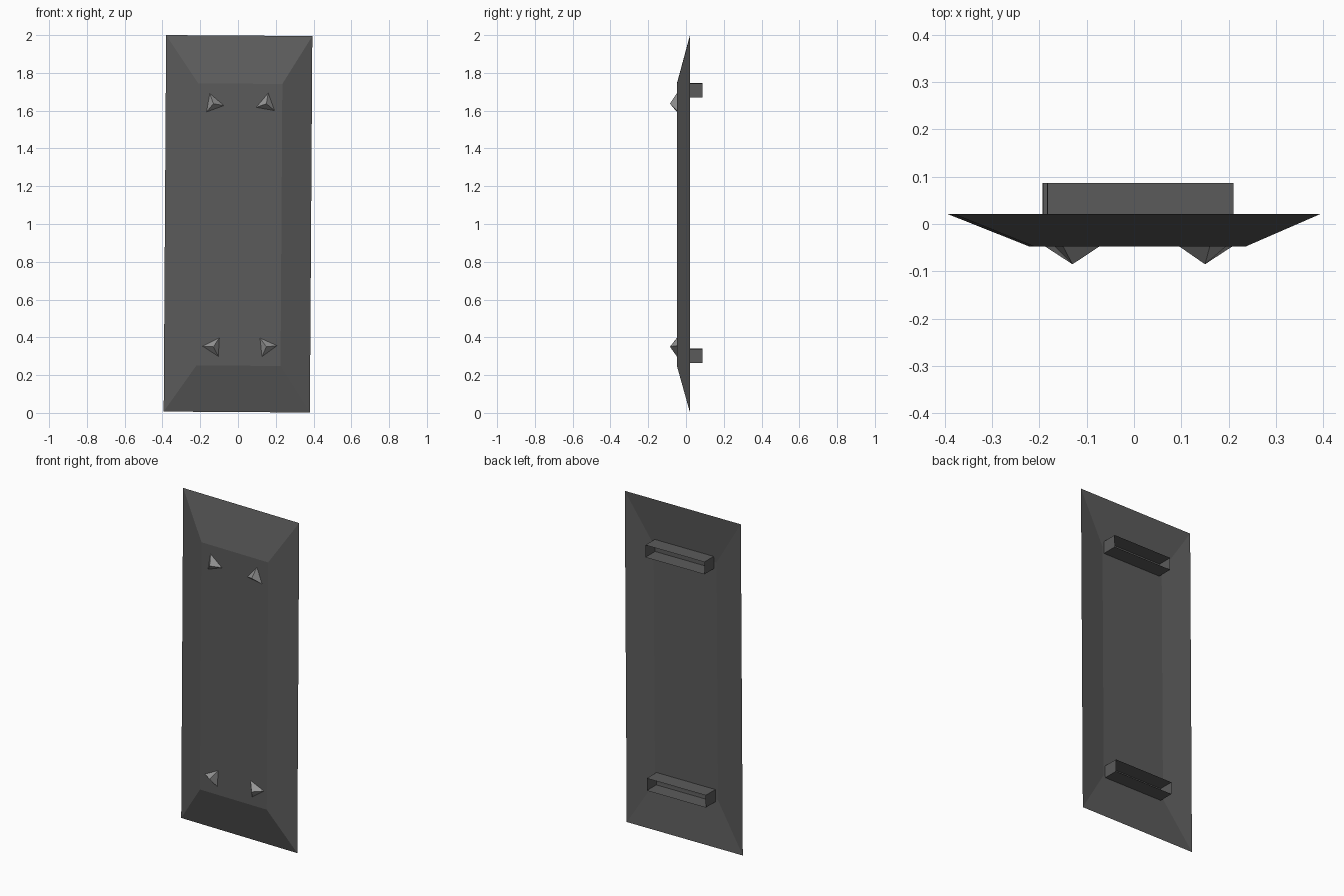
import bpy, bmesh, math

if "Cube" in bpy.data.objects:
    bpy.data.objects.remove(bpy.data.objects["Cube"])

TILT = 0.0065          # slight clockwise lean seen from the front
BACK, FRONT, INNER = 0.021, -0.048, -0.005


def material(name, v):
    mat = bpy.data.materials.new(name)
    mat.diffuse_color = (v, v, v, 1)
    mat.use_nodes = True
    mat.node_tree.nodes["Principled BSDF"].inputs["Base Color"].default_value = mat.diffuse_color
    return mat


DARK = material("dark_iron", 0.105)
STEEL = material("stud_steel", 0.3)


def lean(x, y, z):
    """Rotate a point slightly about the shield centre."""
    dz = z - 1.0
    c, s = math.cos(TILT), math.sin(TILT)
    return (x * c + dz * s, y, 1.0 + dz * c - x * s)


def make_object(name, verts, faces, mat):
    mesh = bpy.data.meshes.new(name)
    mesh.from_pydata(verts, [], faces)
    bm = bmesh.new()
    bm.from_mesh(mesh)
    bmesh.ops.recalc_face_normals(bm, faces=bm.faces)
    bm.to_mesh(mesh)
    bm.free()
    mesh.materials.append(mat)
    obj = bpy.data.objects.new(name, mesh)
    bpy.context.collection.objects.link(obj)
    return obj


def ring(x0, x1, y, z0, z1):
    return [lean(x, y, z) for x, z in ((x0, z0), (x1, z0), (x1, z1), (x0, z1))]


def sides(a, b):
    """Quads joining the four-point rings that start at indices a and b."""
    return [(a + i, a + (i + 1) % 4, b + (i + 1) % 4, b + i) for i in range(4)]


# Shield: raised front panel and shallower dished back meeting in a sharp rim
make_object("shield_plate",
            ring(-0.387, 0.387, BACK, 0.0045, 1.9975)
            + ring(-0.215, 0.23, FRONT, 0.25, 1.743)
            + ring(-0.205, 0.215, INNER, 0.28, 1.71),
            sides(0, 4) + [(4, 5, 6, 7)] + sides(0, 8) + [(8, 9, 10, 11)], DARK)

# Handles: open rectangular loops on the back
for name, z in (("lower_handle", 0.303), ("upper_handle", 1.707)):
    make_object(name,
                ring(-0.188, 0.205, INNER, z - 0.037, z + 0.037)
                + ring(-0.188, 0.205, 0.087, z - 0.037, z + 0.037), sides(0, 4), DARK)

# Studs: three-sided spikes, each turned differently
for i, (x, z, turn) in enumerate(((-0.13, 1.637, 110), (0.15, 1.637, 80),
                                  (-0.13, 0.35, 57), (0.15, 0.35, 126))):
    angles = [math.radians(turn + 120 * k) for k in range(3)]
    base = [(x + 0.057 * math.cos(a), FRONT, z + 0.057 * math.sin(a)) for a in angles]
    make_object(f"stud_{i + 1}", base + [(x, -0.085, z)],
                [(0, 1, 3), (1, 2, 3), (2, 0, 3)], STEEL)
